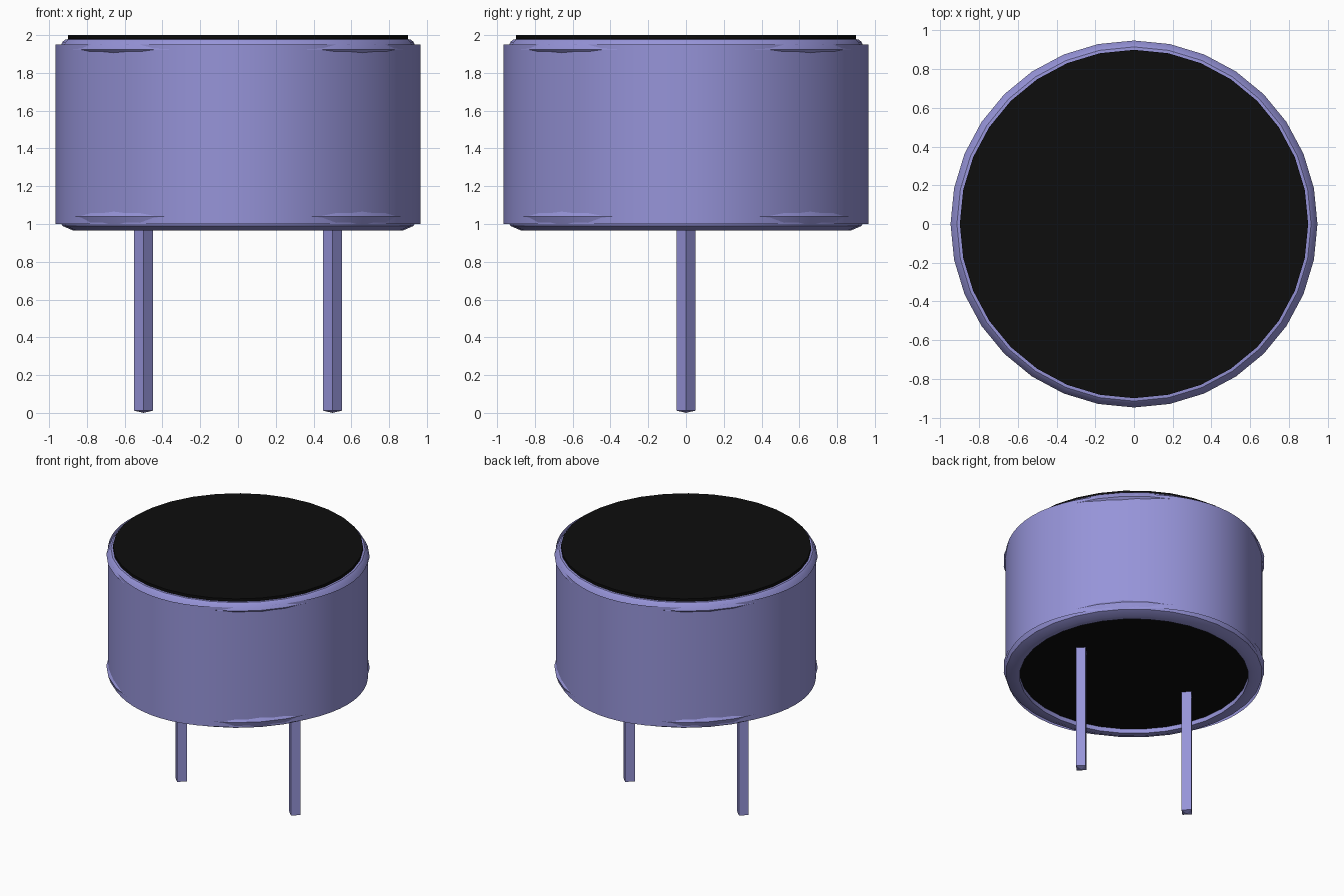
import bpy
import bmesh
from math import cos, sin, tau, radians

cube = bpy.data.objects.get("Cube")
if cube:
    bpy.data.objects.remove(cube, do_unlink=True)


def make_material(name, rgb):
    mat = bpy.data.materials.new(name)
    mat.use_nodes = True
    color = (*rgb, 1.0)
    mat.diffuse_color = color
    bsdf = next(n for n in mat.node_tree.nodes if n.type == 'BSDF_PRINCIPLED')
    bsdf.inputs["Base Color"].default_value = color
    return mat


lavender = make_material("lavender metal", (0.305, 0.295, 0.69))
black = make_material("black", (0.004, 0.004, 0.004))


def lathe(name, profile, sides, mat, closed=False, wobble=0.0, x=0.0, smooth=True):
    """Spin (radius, height) points round z; radius 0 makes a pole."""
    bm = bmesh.new()
    rings = []
    for r, z in profile:
        if r == 0:
            rings.append([bm.verts.new((x, 0, z))] * sides)
            continue
        ring = []
        for i in range(sides):
            a = tau * i / sides
            rr = r + wobble * cos(4 * a)
            ring.append(bm.verts.new((x + rr * cos(a), rr * sin(a), z)))
        rings.append(ring)
    pairs = list(zip(rings, rings[1:]))
    if closed:
        pairs.append((rings[-1], rings[0]))
    for low, high in pairs:
        for i in range(sides):
            j = (i + 1) % sides
            corners = [low[i], low[j], high[j], high[i]]
            bm.faces.new(list(dict.fromkeys(corners)))
    mesh = bpy.data.meshes.new(name)
    bm.to_mesh(mesh)
    bm.free()
    mesh.materials.append(mat)
    obj = bpy.data.objects.new(name, mesh)
    bpy.context.collection.objects.link(obj)
    if smooth:
        bpy.ops.object.select_all(action='DESELECT')
        obj.select_set(True)
        bpy.context.view_layer.objects.active = obj
        bpy.ops.object.shade_smooth_by_angle(angle=radians(25))
    return obj


# Open outer wall, slightly squared so the rims show through on the diagonals
lathe("can_wall", [(0.948, 1.0), (0.948, 1.95)], 64, lavender, wobble=0.017)

# Rolled rims at both ends
lathe("top_rim", [(0.88, 1.89), (0.925, 1.9), (0.948, 1.925), (0.93, 1.963),
                  (0.915, 1.977), (0.88, 1.98)], 32, lavender, closed=True)
lathe("bottom_rim", [(0.83, 1.02), (0.83, 0.965), (0.872, 0.965), (0.93, 0.99),
                     (0.948, 1.04), (0.925, 1.075), (0.88, 1.08)],
      32, lavender, closed=True)

# Black covers: raised felt on top, recessed board below
lathe("top_cover", [(0, 1.975), (0.9, 1.975), (0.9, 2.0), (0, 2.0)], 32, black)
lathe("base_board", [(0, 1.0), (0.835, 1.0), (0.835, 1.03), (0, 1.03)], 32, black)

# Square pins turned on edge, with shallow pointed tips
for side, x in (("left", 0.5), ("right", -0.5)):
    lathe(side + "_pin", [(0, 0), (0.05, 0.012), (0.05, 1.02), (0, 1.02)],
          4, lavender, x=x, smooth=False)
